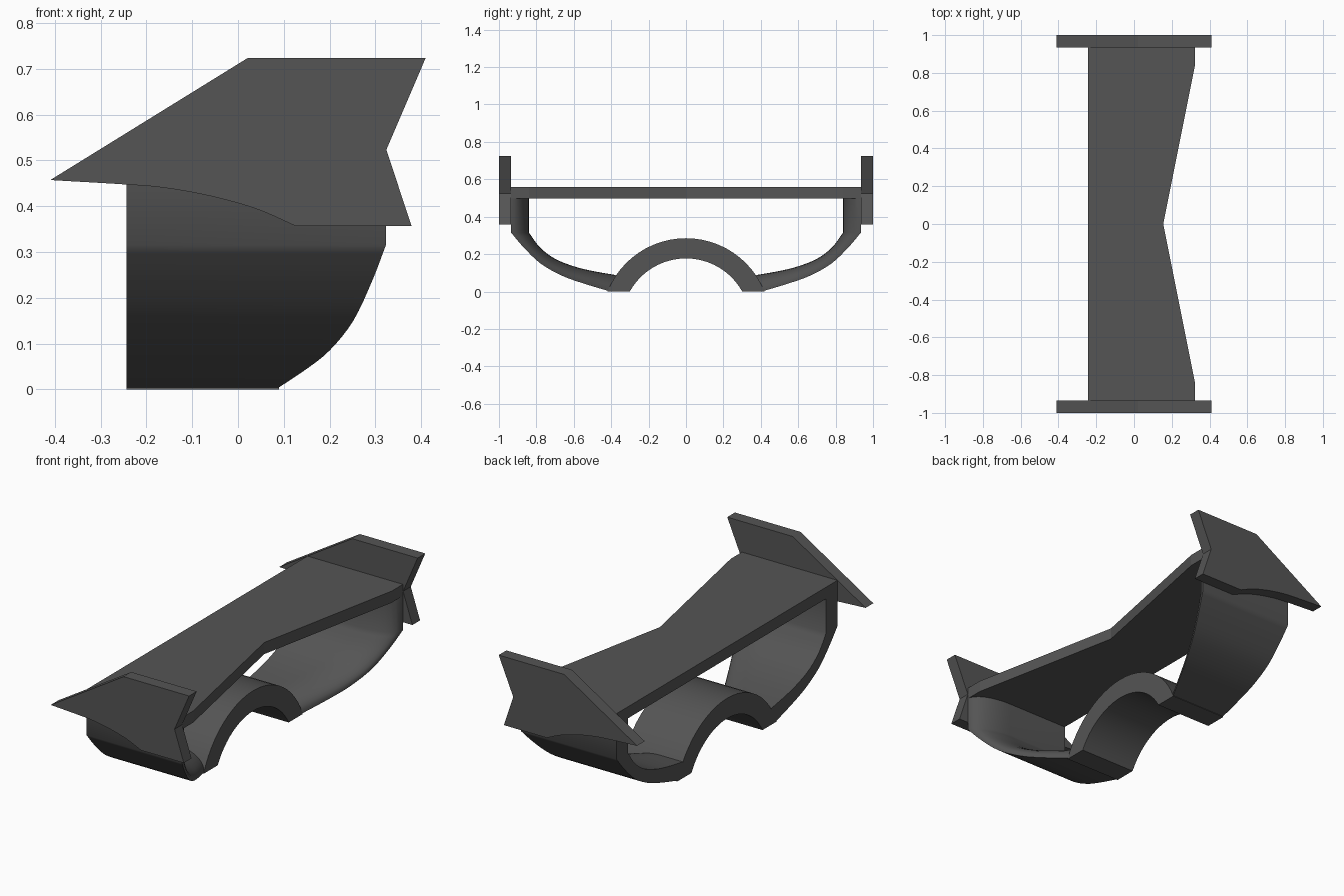
import bpy, bmesh, math
from mathutils import Vector

if "Cube" in bpy.data.objects:
    bpy.data.objects.remove(bpy.data.objects["Cube"])

BACK = -0.243

# Dark grey body colour
dark = bpy.data.materials.new("dark_grey")
dark.diffuse_color = (0.09, 0.09, 0.09, 1)
dark.use_nodes = True
dark.node_tree.nodes["Principled BSDF"].inputs["Base Color"].default_value = dark.diffuse_color


def finish(name, bm, smooth=False):
    bmesh.ops.recalc_face_normals(bm, faces=bm.faces)
    me = bpy.data.meshes.new(name)
    bm.to_mesh(me)
    bm.free()
    me.materials.append(dark)
    ob = bpy.data.objects.new(name, me)
    bpy.context.collection.objects.link(ob)
    if smooth:
        bpy.ops.object.select_all(action='DESELECT')
        ob.select_set(True)
        bpy.context.view_layer.objects.active = ob
        bpy.ops.object.shade_smooth_by_angle(angle=math.radians(45))
    return ob


def prism(name, points, offset, smooth=False):
    bm = bmesh.new()
    a = [bm.verts.new(p) for p in points]
    b = [bm.verts.new(Vector(p) + Vector(offset)) for p in points]
    bm.faces.new(a)
    bm.faces.new(b[::-1])
    for i in range(len(a)):
        j = (i + 1) % len(a)
        bm.faces.new((a[i], a[j], b[j], b[i]))
    return finish(name, bm, smooth)


def spline(pts, steps=4):
    p = [Vector(q) for q in pts]
    p = [2 * p[0] - p[1]] + p + [2 * p[-1] - p[-2]]
    res = []
    for a, b, c, d in zip(p, p[1:], p[2:], p[3:]):
        for i in range(steps):
            t = i / steps
            res.append(0.5 * (2 * b + (c - a) * t + (2 * a - 5 * b + 4 * c - d) * t * t
                              + (3 * b - a - 3 * c + d) * t ** 3))
    return res + [p[-2]]


# Upper wing with a V-shaped leading edge
wing = [(BACK, -0.935), (0.323, -0.935), (0.323, -0.84), (0.155, 0),
        (0.323, 0.84), (0.323, 0.935), (BACK, 0.935)]
prism("upper_wing", [(x, y, 0.498) for x, y in wing], (0, 0, 0.062))

# End plates
belly = spline([(0.125, 0.357), (0.04, 0.394), (-0.06, 0.422), (-0.16, 0.44),
                (-0.24, 0.447), (-0.41, 0.457)])
plate = [(0.022, 0.724), (0.41, 0.724), (0.324, 0.523), (0.379, 0.357)] + [tuple(p) for p in belly]
for side, y in (("left", -1.0), ("right", 0.935)):
    prism("end_plate_" + side, [(x, y, z) for x, z in plate], (0, 0.065, 0))


# Central arch, cut flat at the ground
def arc(r, n=24):
    cz = -0.167
    a = math.acos(-cz / r)
    return [(r * math.sin(-a + 2 * a * i / n), cz + r * math.cos(-a + 2 * a * i / n))
            for i in range(n + 1)]


ring = arc(0.452) + arc(0.344)[::-1]
prism("center_arch", [(BACK, y, z) for y, z in ring], (0.09 - BACK, 0, 0), True)

# Curved side blades: outer skin and inner skin meet in a rounded leading edge
outer = spline([(0.415, 0.003), (0.554, 0.045), (0.666, 0.086), (0.778, 0.15),
                (0.87, 0.238), (0.935, 0.315)])
inner = spline([(0.375, 0.088), (0.5, 0.11), (0.6, 0.135), (0.7, 0.175),
                (0.78, 0.235), (0.84, 0.315)])
outer.append(Vector((0.935, 0.505)))
inner.append(Vector((0.84, 0.505)))
NOSE, N = 0.2, 8
for side, s in (("left", -1), ("right", 1)):
    bm = bmesh.new()
    rows = []
    for o, i in zip(outer, inner):
        front = 0.09 + 0.233 * (o.x - 0.42) / 0.515
        loop = [(BACK, o), (front, o)]
        for k in range(1, N + 1):
            a = math.pi / 2 * k / N
            loop.append((front - NOSE * (1 - math.cos(a)), o.lerp(i, math.sin(a))))
        loop.append((BACK, i))
        rows.append([bm.verts.new((x, s * p.x, p.y)) for x, p in loop])
    for r0, r1 in zip(rows, rows[1:]):
        for k in range(len(r0)):
            j = (k + 1) % len(r0)
            bm.faces.new((r0[k], r0[j], r1[j], r1[k]))
    bm.faces.new(rows[0])
    bm.faces.new(rows[-1])
    finish("side_blade_" + side, bm, True)
